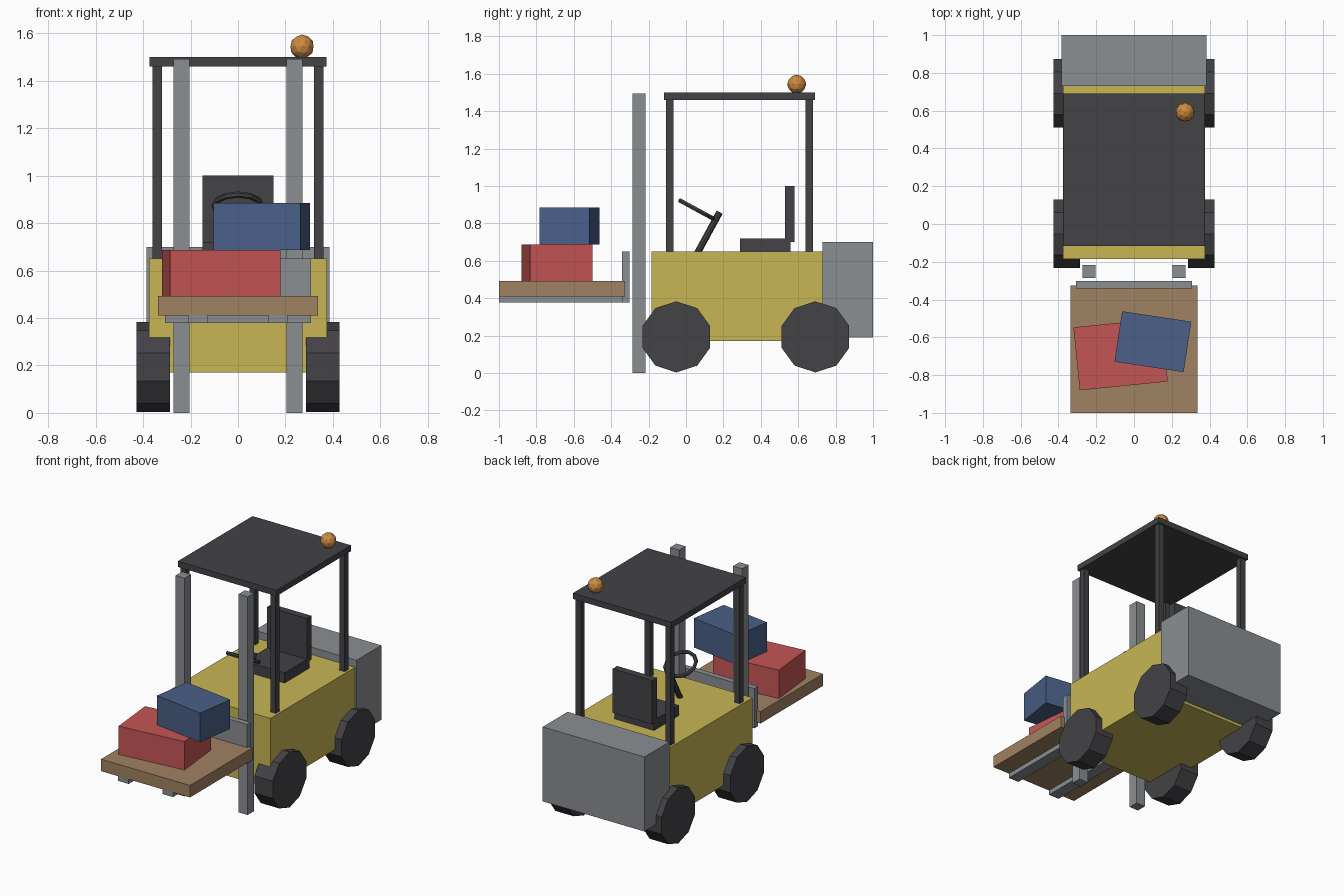
import bpy
import math
from mathutils import Vector

cube = bpy.data.objects.get("Cube")
if cube:
    bpy.data.objects.remove(cube, do_unlink=True)


def material(name, rgb):
    mat = bpy.data.materials.new(name)
    mat.use_nodes = True
    color = (*rgb, 1)
    mat.diffuse_color = color
    mat.node_tree.nodes["Principled BSDF"].inputs["Base Color"].default_value = color
    return mat


yellow = material("mustard yellow", (0.58, 0.47, 0.09))
grey = material("steel grey", (0.255, 0.272, 0.29))
dark = material("charcoal", (0.056, 0.054, 0.061))
wood = material("pallet wood", (0.352, 0.223, 0.122))
red = material("box red", (0.552, 0.089, 0.089))
blue = material("box blue", (0.069, 0.117, 0.246))
orange = material("beacon orange", (0.61, 0.262, 0.053))


def finish(name, mat):
    obj = bpy.context.object
    obj.name = name
    obj.data.materials.append(mat)
    return obj


def box(name, mat, x, y, z, turn=0):
    """Box from (low, high) ranges, turned about its own vertical axis."""
    spans = (x, y, z)
    bpy.ops.mesh.primitive_cube_add(size=1, location=[(a + b) / 2 for a, b in spans],
                                    rotation=(0, 0, turn))
    bpy.context.object.scale = [b - a for a, b in spans]
    return finish(name, mat)


def pair(name, mat, x, y, z):
    box("left_" + name, mat, x, y, z)
    box("right_" + name, mat, (-x[1], -x[0]), y, z)


# Chassis and counterweight
box("body", yellow, (-0.375, 0.375), (-0.185, 0.73), (0.17, 0.65))
box("counterweight", grey, (-0.385, 0.385), (0.73, 1.0), (0.19, 0.70))

# Ten-sided wheels with flats at top and bottom
for end, y in (("front", -0.052), ("rear", 0.692)):
    for side, s in (("left", 1), ("right", -1)):
        bpy.ops.mesh.primitive_cylinder_add(vertices=10, radius=0.19, depth=0.14,
                                            location=(s * 0.357, y, 0.193),
                                            rotation=(0, math.pi / 2, 0))
        wheel = finish(f"{side}_{end}_wheel", dark)
        wheel.rotation_euler = (math.pi / 2, 0, math.pi / 2)

# Overhead guard
pair("front_post", dark, (0.32, 0.36), (-0.107, -0.067), (0.65, 1.46))
pair("rear_post", dark, (0.32, 0.36), (0.64, 0.68), (0.65, 1.46))
box("roof", dark, (-0.373, 0.373), (-0.117, 0.69), (1.46, 1.5))

# Warning beacon
bpy.ops.mesh.primitive_ico_sphere_add(subdivisions=2, radius=0.051,
                                      location=(0.27, 0.592, 1.544))
finish("beacon", orange)

# Seat
box("seat_base", dark, (-0.15, 0.15), (0.29, 0.56), (0.65, 0.72))
box("seat_back", dark, (-0.15, 0.15), (0.53, 0.58), (0.70, 1.0))

# Steering column, and a wheel square to it
low, high = Vector((0, 0.055, 0.63)), Vector((0, 0.18, 0.86))
axis = high - low
tilt = axis.to_track_quat("Z", "Y").to_euler()
bpy.ops.mesh.primitive_cylinder_add(vertices=8, radius=0.018, depth=axis.length,
                                    location=(low + high) / 2, rotation=tilt)
finish("steering_column", dark)
bpy.ops.mesh.primitive_torus_add(major_segments=12, minor_segments=6,
                                 major_radius=0.1, minor_radius=0.013,
                                 location=(0, 0.058, 0.873), rotation=tilt)
finish("steering_wheel", dark)

# Mast, carriage and forks
pair("mast_rail", grey, (0.204, 0.273), (-0.286, -0.217), (0, 1.493))
box("carriage", grey, (-0.307, 0.307), (-0.341, -0.301), (0.378, 0.65))
pair("fork", grey, (0.128, 0.208), (-1.0, -0.32), (0.378, 0.41))

# Pallet and its load
box("pallet", wood, (-0.337, 0.337), (-1.0, -0.325), (0.41, 0.492))
box("lower_box", red, (-0.305, 0.163), (-0.858, -0.523), (0.492, 0.686), 0.1)
box("upper_box", blue, (-0.085, 0.285), (-0.758, -0.488), (0.686, 0.886), -0.15)
